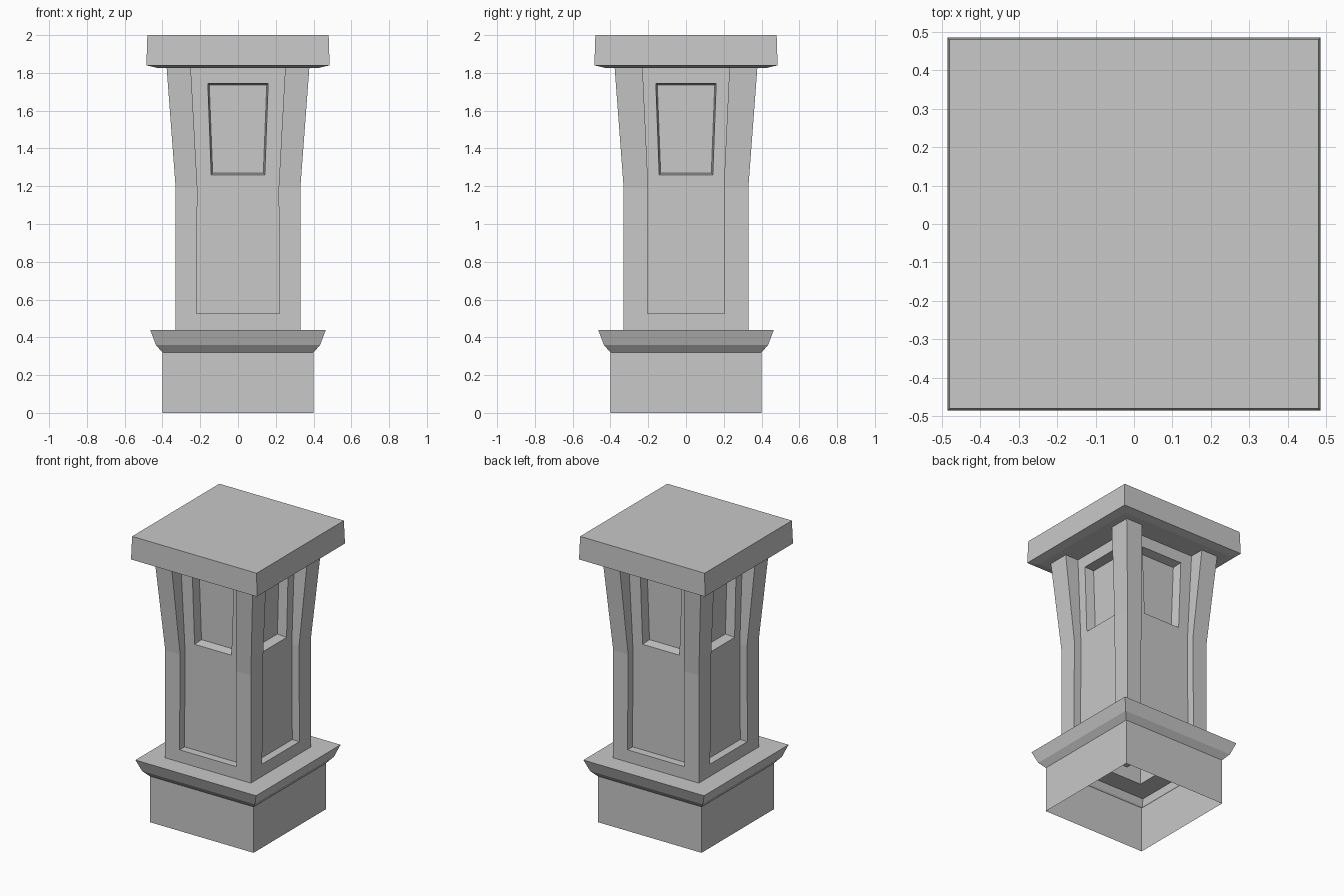
import bpy, bmesh
from mathutils import Matrix, Vector
from math import pi

cube = bpy.data.objects.get("Cube")
if cube:
    bpy.data.objects.remove(cube, do_unlink=True)

stone = bpy.data.materials.new("grey stone")
stone.use_nodes = True
colour = (0.58, 0.58, 0.58, 1)
stone.diffuse_color = colour
stone.node_tree.nodes["Principled BSDF"].inputs["Base Color"].default_value = colour


def finish(name, bm):
    bmesh.ops.remove_doubles(bm, verts=bm.verts, dist=0.0005)
    bmesh.ops.recalc_face_normals(bm, faces=bm.faces)
    mesh = bpy.data.meshes.new(name)
    bm.to_mesh(mesh)
    bm.free()
    mesh.materials.append(stone)
    bpy.context.collection.objects.link(bpy.data.objects.new(name, mesh))


def add_face(bm, points):
    return bm.faces.new([bm.verts.new(p) for p in points])


def square_loft(name, rings, close_ends=False):
    """Stack square rings given as (half width, height)."""
    bm = bmesh.new()
    loops = [[bm.verts.new((sx * r, sy * r, z)) for sx, sy in
              ((-1, -1), (1, -1), (1, 1), (-1, 1))] for r, z in rings]
    for a, b in zip(loops, loops[1:]):
        for i in range(4):
            j = (i + 1) % 4
            bm.faces.new((a[i], a[j], b[j], b[i]))
    if close_ends:
        bm.faces.new(loops[0])
        bm.faces.new(loops[-1])
    finish(name, bm)


# Open-bottomed base with flared ledge
square_loft("base", [(0.40, 0), (0.40, 0.32), (0.435, 0.36),
                     (0.465, 0.44), (0.33, 0.44)])

# Overhanging cap slab
square_loft("cap", [(0.43, 1.827), (0.485, 1.84), (0.48, 2.0)], True)

# Column shell: flared corner posts, recessed panels and window niches
PANEL, NICHE = 0.275, 0.21
FOOT, SILL, BEND, TOP = 0.44, 0.525, 1.19, 1.83


def column_side(bm, turn, low, mid, high):
    def face(*points):
        add_face(bm, [turn @ Vector((u, -d, z)) for u, d, z in points])

    # Band beneath the panel and the panel's sill
    face((-0.33, 0.33, FOOT), (0.33, 0.33, FOOT), (0.33, 0.33, SILL),
         (low, 0.33, SILL), (-low, 0.33, SILL), (-0.33, 0.33, SILL))
    face((-low, 0.33, SILL), (low, 0.33, SILL), (low, PANEL, SILL), (-low, PANEL, SILL))

    # Corner posts and their inner cheeks
    levels = [(SILL, 0.33, low), (BEND, 0.33, mid), (TOP, 0.378, high)]
    for s in (-1, 1):
        for (z0, r0, u0), (z1, r1, u1) in zip(levels, levels[1:]):
            face((s * r0, r0, z0), (s * u0, r0, z0), (s * u1, r1, z1), (s * r1, r1, z1))
            face((s * u0, r0, z0), (s * u0, PANEL, z0), (s * u1, PANEL, z1), (s * u1, r1, z1))

    # Upright panel around the tapered window opening
    face((-low, PANEL, SILL), (low, PANEL, SILL), (mid, PANEL, BEND), (-mid, PANEL, BEND))
    outer = [(-mid, BEND), (mid, BEND), (high, TOP), (-high, TOP)]
    opening = [(-0.142, 1.26), (0.142, 1.26), (0.16, 1.745), (-0.16, 1.745)]
    back = [(-0.134, 1.27), (0.134, 1.27), (0.152, 1.735), (-0.152, 1.735)]
    for i in range(4):
        j = (i + 1) % 4
        for (a, da), (b, db) in (((outer, PANEL), (opening, PANEL)),
                                 ((opening, PANEL), (back, NICHE))):
            face((a[i][0], da, a[i][1]), (a[j][0], da, a[j][1]),
                 (b[j][0], db, b[j][1]), (b[i][0], db, b[i][1]))
    face(*[(u, NICHE, z) for u, z in back])


column = bmesh.new()
for k in range(4):
    widths = (0.205, 0.20, 0.23) if k % 2 else (0.22, 0.215, 0.25)
    column_side(column, Matrix.Rotation(k * pi / 2, 3, 'Z'), *widths)
finish("column", column)
